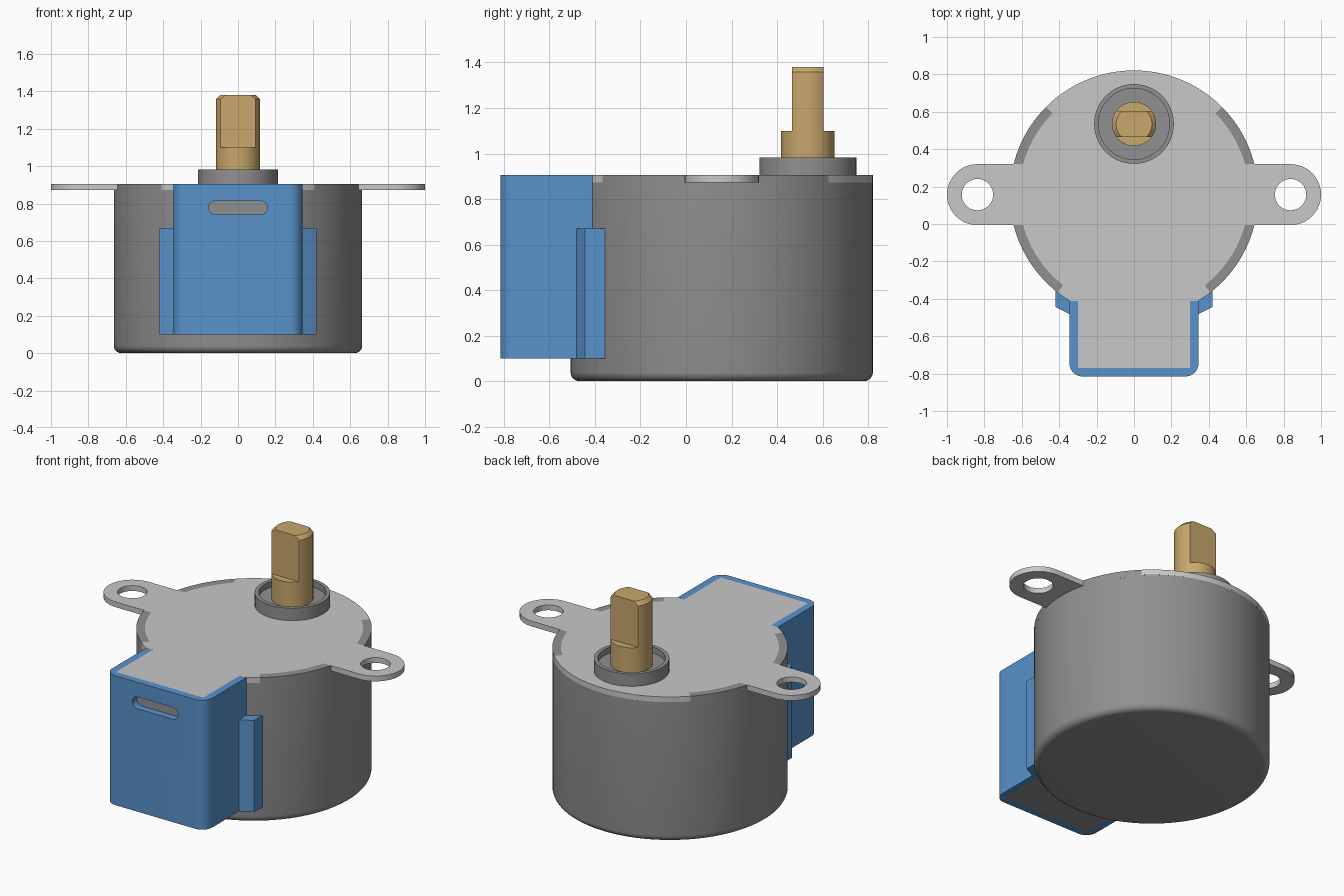
import bpy, bmesh, math
from math import radians, degrees, sin, cos, asin, pi

if "Cube" in bpy.data.objects:
    bpy.data.objects.remove(bpy.data.objects["Cube"])


def material(name, rgb):
    m = bpy.data.materials.new(name)
    m.use_nodes = True
    m.diffuse_color = (*rgb, 1)
    m.node_tree.nodes["Principled BSDF"].inputs["Base Color"].default_value = (*rgb, 1)
    return m


STEEL = material("dark steel", (0.28, 0.28, 0.28))
PLATE = material("light steel", (0.58, 0.58, 0.58))
BLUE = material("blue plastic", (0.10, 0.29, 0.60))
BRASS = material("brass", (0.58, 0.39, 0.15))

CY, R, R_IN = 0.157, 0.664, 0.615    # can centre, outer and inner rim radius
TOP, UNDER = 0.905, 0.872            # top plate faces
EAR, EAR_X = 0.163, 0.837            # ear half width and end centre
SHAFT_Y = 0.535


def activate(ob):
    bpy.ops.object.select_all(action='DESELECT')
    ob.select_set(True)
    bpy.context.view_layer.objects.active = ob


def smooth(ob):
    activate(ob)
    bpy.ops.object.shade_smooth_by_angle(angle=radians(25))
    return ob


def arc(cx, cy, r, a0, a1, n=24):
    return [(cx + r * cos(radians(a0 + (a1 - a0) * i / n)),
             cy + r * sin(radians(a0 + (a1 - a0) * i / n))) for i in range(n + 1)]


def mirrored(pts):
    return [(-x, y) for x, y in reversed(pts)]


def prism(name, loops, z0, z1, mat):
    """Extrude closed outlines; inner loops become holes."""
    cu = bpy.data.curves.new(name, 'CURVE')
    cu.dimensions, cu.fill_mode = '2D', 'BOTH'
    cu.extrude = (z1 - z0) / 2
    for pts in loops:
        s = cu.splines.new('POLY')
        s.points.add(len(pts) - 1)
        for p, (x, y) in zip(s.points, pts):
            p.co = (x, y, 0, 1)
        s.use_cyclic_u = True
    cu.materials.append(mat)
    ob = bpy.data.objects.new(name, cu)
    bpy.context.collection.objects.link(ob)
    activate(ob)
    bpy.ops.object.convert(target='MESH')
    ob = bpy.context.object
    bm = bmesh.new()
    bm.from_mesh(ob.data)
    bmesh.ops.remove_doubles(bm, verts=bm.verts, dist=1e-5)
    bmesh.ops.translate(bm, verts=bm.verts, vec=(0, 0, (z0 + z1) / 2))
    bmesh.ops.recalc_face_normals(bm, faces=bm.faces)
    bm.to_mesh(ob.data)
    bm.free()
    return smooth(ob)


def lathe(name, profile, y, mat, steps=72):
    bm = bmesh.new()
    vs = [bm.verts.new((r, 0, z)) for r, z in profile]
    es = [bm.edges.new(p) for p in zip(vs, vs[1:])]
    bmesh.ops.spin(bm, geom=vs + es, cent=(0, 0, 0), axis=(0, 0, 1),
                   angle=2 * pi, steps=steps, use_duplicate=False)
    bmesh.ops.remove_doubles(bm, verts=bm.verts, dist=1e-4)
    bmesh.ops.recalc_face_normals(bm, faces=bm.faces)
    me = bpy.data.meshes.new(name)
    bm.to_mesh(me)
    bm.free()
    me.materials.append(mat)
    ob = bpy.data.objects.new(name, me)
    ob.location.y = y
    bpy.context.collection.objects.link(ob)
    return smooth(ob)


def cut(ob, cutter):
    cutter.hide_render = True
    mod = ob.modifiers.new("cut", 'BOOLEAN')
    mod.operation, mod.solver, mod.object = 'DIFFERENCE', 'EXACT', cutter
    activate(ob)
    bpy.ops.object.modifier_apply(modifier=mod.name)
    bpy.data.objects.remove(cutter)
    smooth(ob)


# Round can with a rolled bottom edge
roll = arc(R - 0.04, 0.04, 0.04, -90, 0, 6)
lathe("motor_can", [(0, 0)] + roll + [(R, UNDER), (0, UNDER)], CY, STEEL, 96)

# Top plate: crimped disc, two ears and a tongue over the wiring box
ear_in = degrees(asin(EAR / R_IN))
ear_out = degrees(asin(EAR / R))
mouth = -degrees(math.acos(0.345 / R))
half = ([(0.30, -0.77), (0.30, -0.411)]
        + arc(0, CY, R, mouth, -52, 4)
        + arc(0, CY, R_IN, -52, -ear_in, 12)
        + arc(EAR_X, CY, EAR, -90, 90)
        + arc(0, CY, R_IN, ear_in, 45, 12)
        + arc(0, CY, R, 45, 89.5, 20))
holes = [arc(s * EAR_X, CY, 0.084, 0, 350, 35) for s in (-1, 1)]
prism("top_plate", [half + mirrored(half)] + holes, UNDER, TOP, PLATE)

# Crimped rim segments of the can, flush with the plate
for side, flip in (("left", False), ("right", True)):
    for where, sign, end in (("back", 1, 45), ("front", -1, 52)):
        pts = (arc(0, CY, R, sign * ear_out, sign * end, 12)
               + arc(0, CY, R_IN, sign * end, sign * ear_in, 12))
        prism(f"rim_{where}_{side}", [mirrored(pts) if flip else pts],
              UNDER - 0.01, TOP, STEEL)

# Wiring box: U-shaped shell with rounded corners and a front slot
outer = arc(0.275, -0.745, 0.07, -90, 0, 8) + [(0.345, -0.411)]
inner = [(0.30, -0.411), (0.30, -0.77)]
shell_half = outer + inner
shell = prism("wiring_box", [shell_half + mirrored(shell_half)], 0.10, TOP, BLUE)
slot = arc(0.12, 0, 0.037, -90, 90, 12) + arc(-0.12, 0, 0.037, 90, 270, 12)
slot_cutter = prism("slot_cutter", [slot], -0.1, 0.1, BLUE)
slot_cutter.rotation_euler.x = pi / 2
slot_cutter.location = (0, -0.82, 0.777)
bpy.context.view_layer.update()
cut(shell, slot_cutter)

# Solid core inside the box
prism("box_core", [[(-0.30, -0.77), (0.30, -0.77), (0.30, -0.40), (-0.30, -0.40)]],
      0.10, UNDER, STEEL)

# Side flanges hugging the can
flange = [(0.34, -0.483), (0.42, -0.443), (0.42, -0.355), (0.34, -0.40)]
for side, pts in (("left", flange), ("right", mirrored(flange))):
    prism("flange_" + side, [pts], 0.10, 0.67, BLUE)

# Raised bearing collar with a shallow recess
lathe("bearing_collar", [(0, 0.88), (0.213, 0.88), (0.213, 0.982), (0.19, 0.982),
                         (0.19, 0.945), (0, 0.945)], SHAFT_Y, STEEL)

# Output shaft with chamfered tip and two flats
shaft = lathe("output_shaft", [(0, 0.92), (0.118, 0.92), (0.118, 1.358),
                               (0.096, 1.38), (0, 1.38)], SHAFT_Y, BRASS, 64)
for s in (-1, 1):
    ya, yb = sorted((SHAFT_Y + s * 0.07, SHAFT_Y + s * 0.3))
    cut(shaft, prism("flat_cutter", [[(-0.3, ya), (0.3, ya), (0.3, yb), (-0.3, yb)]],
                     1.10, 1.6, BRASS))
